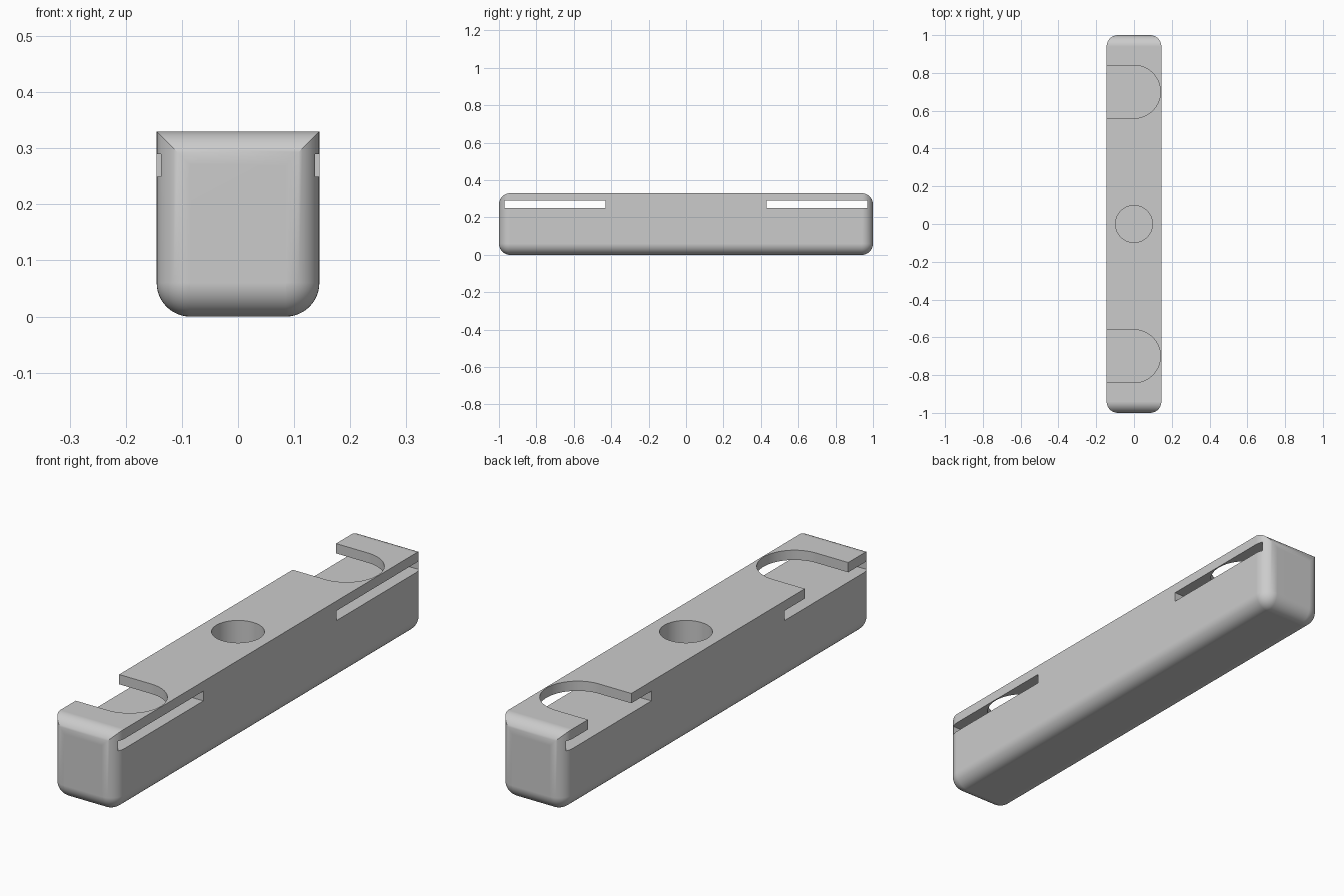
import bpy
import bmesh
from math import sin, cos, pi

cube = bpy.data.objects.get("Cube")
if cube:
    bpy.data.objects.remove(cube, do_unlink=True)

HALF_W, HALF_L, HEIGHT, FILLET = 0.145, 1.0, 0.33, 0.06
SLOT_LOW, SLOT_HIGH = 0.25, 0.29
STEPS = 12

grey = bpy.data.materials.new("plain grey")
grey.use_nodes = True
colour = (0.6, 0.6, 0.6, 1)
grey.diffuse_color = colour
grey.node_tree.nodes["Principled BSDF"].inputs["Base Color"].default_value = colour


def loft(name, sections):
    """Join matching closed sections into a capped solid."""
    bm = bmesh.new()
    rings = [[bm.verts.new(p) for p in s] for s in sections]
    for a, b in zip(rings, rings[1:]):
        for i in range(len(a)):
            j = (i + 1) % len(a)
            bm.faces.new((a[i], a[j], b[j], b[i]))
    bm.faces.new(rings[0])
    bm.faces.new(rings[-1])
    bmesh.ops.remove_doubles(bm, verts=bm.verts, dist=1e-5)
    bmesh.ops.recalc_face_normals(bm, faces=bm.faces)
    mesh = bpy.data.meshes.new(name)
    bm.to_mesh(mesh)
    bm.free()
    mesh.materials.append(grey)
    obj = bpy.data.objects.new(name, mesh)
    bpy.context.collection.objects.link(obj)
    return obj


def prism(name, outline, low, high):
    return loft(name, [[(x, y, z) for x, y in outline] for z in (low, high)])


def arc(cx, cy, r, start, end, n):
    return [(cx + r * cos(start + (end - start) * i / n),
             cy + r * sin(start + (end - start) * i / n)) for i in range(n + 1)]


def body_section(y, inset):
    """U-shaped outline with rounded lower corners, shrunk by inset."""
    r, x, z = FILLET - inset, HALF_W - FILLET, FILLET
    top = HEIGHT - inset
    outline = [(-HALF_W + inset, top)]
    outline += arc(-x, z, r, pi, 1.5 * pi, STEPS)
    outline += arc(x, z, r, 1.5 * pi, 2 * pi, STEPS)
    outline += [(HALF_W - inset, top)]
    return [(px, y, pz) for px, pz in outline]


# Body: filleted ends and lower edges, crisp long upper edges
angles = [0.5 * pi * i / STEPS for i in range(STEPS + 1)]
ends = [(HALF_L - FILLET + FILLET * cos(a), FILLET - FILLET * sin(a)) for a in angles]
stations = [(-y, d) for y, d in ends] + [(y, d) for y, d in reversed(ends)]
body = loft("bar_body", [body_section(y, d) for y, d in stations])

# Cutters: cross slots, side-opening round notches and a central blind hole
cutters = [prism("hole_cutter", arc(0, 0, 0.098, 0, 2 * pi, 64)[:-1], 0.12, 0.4)]
for side in (-1, 1):
    mid = 0.7 * side
    slot = [(-0.3, mid - 0.27), (0.3, mid - 0.27), (0.3, mid + 0.27), (-0.3, mid + 0.27)]
    cutters.append(prism("slot_cutter", slot, SLOT_LOW, SLOT_HIGH))
    notch = [(-0.3, mid - 0.14)] + arc(0, mid, 0.14, -pi / 2, pi / 2, 40) + [(-0.3, mid + 0.14)]
    cutters.append(prism("notch_cutter", notch, 0.27, 0.4))

bpy.ops.object.select_all(action="DESELECT")
body.select_set(True)
bpy.context.view_layer.objects.active = body
for cutter in cutters:
    cutter.hide_render = True
    cut = body.modifiers.new("cut", "BOOLEAN")
    cut.operation = "DIFFERENCE"
    cut.solver = "EXACT"
    cut.object = cutter
    bpy.ops.object.modifier_apply(modifier=cut.name)
    bpy.data.objects.remove(cutter, do_unlink=True)

# Smooth fillets with clean flat faces
bpy.ops.object.shade_smooth_by_angle(angle=pi / 6)
normals = body.modifiers.new("flat_face_normals", "WEIGHTED_NORMAL")
normals.keep_sharp = True
